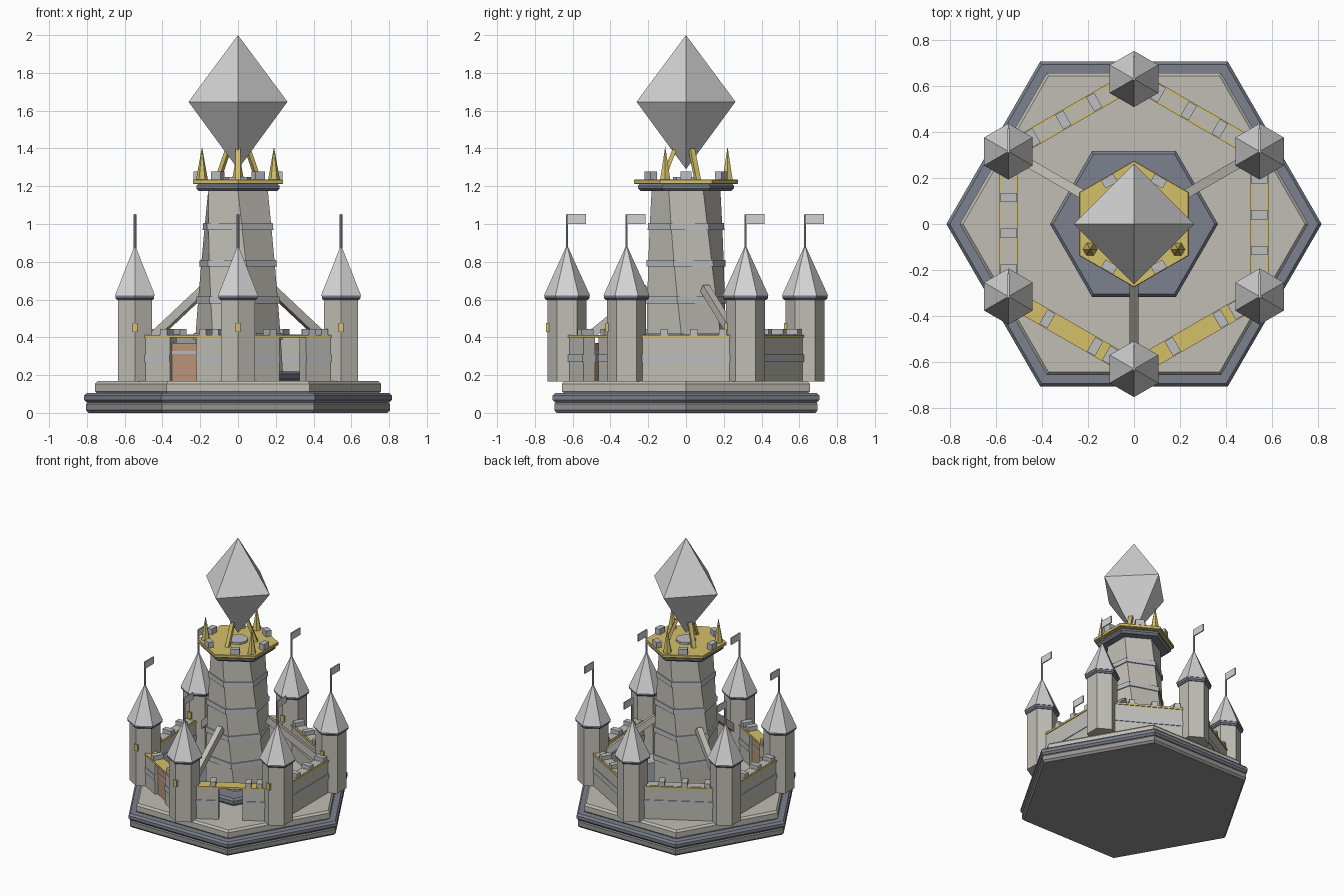
import bpy, bmesh, math
from mathutils import Matrix, Vector

if "Cube" in bpy.data.objects:
    bpy.data.objects.remove(bpy.data.objects["Cube"])


def mat(name, r, g, b):
    m = bpy.data.materials.new(name)
    lin = [((c / 255 + 0.055) / 1.055) ** 2.4 for c in (r, g, b)]
    m.diffuse_color = (*lin, 1)
    m.use_nodes = True
    m.node_tree.nodes["Principled BSDF"].inputs["Base Color"].default_value = m.diffuse_color
    return m


STONE = mat("warm stone", 192, 190, 181)
TRIM = mat("trim stone", 188, 190, 192)
SLATE = mat("blue slate", 124, 129, 141)
GOLD = mat("gold", 212, 192, 106)
PALE = mat("pale crystal", 212, 212, 212)
WOOD = mat("door wood", 190, 152, 124)
BASE = mat("base stone", 148, 147, 146)


def finish(name, bm, material):
    bmesh.ops.recalc_face_normals(bm, faces=bm.faces)
    me = bpy.data.meshes.new(name)
    bm.to_mesh(me)
    bm.free()
    me.materials.append(material)
    ob = bpy.data.objects.new(name, me)
    bpy.context.collection.objects.link(ob)
    return ob


def prism(bm, profile, sides=6, loc=(0, 0)):
    """Stack of polygon rings: (radius, z, angle in degrees); radius 0 is a tip."""
    rings = []
    for r, z, a in profile:
        n = 1 if r == 0 else sides
        rings.append([bm.verts.new((loc[0] + r * math.cos(math.radians(a) + i * math.tau / sides),
                                    loc[1] + r * math.sin(math.radians(a) + i * math.tau / sides), z))
                      for i in range(n)])
    for lo, hi in zip(rings, rings[1:]):
        for i in range(sides):
            j = (i + 1) % sides
            quad = [lo[i % len(lo)], lo[j % len(lo)], hi[j % len(hi)], hi[i % len(hi)]]
            bm.faces.new(list(dict.fromkeys(quad)))
    for ring in (rings[0], rings[-1]):
        if len(ring) > 2:
            bm.faces.new(ring)


def box(bm, size, loc, frame=Matrix()):
    m = frame @ Matrix.Translation(loc) @ Matrix.Diagonal((*size, 1))
    bmesh.ops.create_cube(bm, size=1, matrix=m)


def beam(bm, a, b, w, h):
    a, b = Vector(a), Vector(b)
    d = (b - a).normalized()
    side = d.cross(Vector((0, 0, 1))).normalized()
    up = side.cross(d)
    m = Matrix((d, side, up)).transposed().to_4x4()
    m.translation = (a + b) / 2
    box(bm, ((b - a).length, w, h), (0, 0, 0), m)


def polar(r, deg, z=0):
    return Vector((r * math.cos(math.radians(deg)), r * math.sin(math.radians(deg)), z))


def turn(deg):
    return Matrix.Rotation(math.radians(deg), 4, 'Z')


def slab(name, r, z0, z1, material, angle=0, c=0.014):
    bm = bmesh.new()
    prism(bm, [(r - c, z0, angle), (r, z0 + c, angle), (r, z1 - c, angle), (r - c, z1, angle)])
    return finish(name, bm, material)


# Stepped hexagonal base
slab("base_bottom", 0.805, 0.0, 0.06, BASE)
slab("base_middle", 0.815, 0.055, 0.105, SLATE)
slab("base_terrace", 0.757, 0.1, 0.168, STONE)
slab("keep_plinth", 0.365, 0.165, 0.22, SLATE)

# Twisting tapered keep with bands
Z0, Z1, N = 0.21, 1.18, 5


def keep_ring(z, extra=0):
    t = (z - Z0) / (Z1 - Z0)
    return (0.238 - 0.056 * t + extra, z, -30 * t)


bm = bmesh.new()
prism(bm, [keep_ring(Z0 + (Z1 - Z0) * i / N) for i in range(N + 1)])
finish("keep_body", bm, STONE)
bm = bmesh.new()
for i in range(1, N):
    z = Z0 + (Z1 - Z0) * i / N
    prism(bm, [keep_ring(z - 0.018, 0.01), keep_ring(z + 0.018, 0.01)])
finish("keep_bands", bm, TRIM)

# Crown of the keep
slab("crown_corbel", 0.255, 1.175, 1.215, SLATE, 30)
slab("crown_plate", 0.275, 1.212, 1.235, GOLD, 30, 0.003)
bm = bmesh.new()
prism(bm, [(0.07, 1.23, 0), (0.07, 1.25, 0)], 8)
finish("crown_pedestal", bm, TRIM)
bm = bmesh.new()
for k in range(6):
    box(bm, (0.04, 0.06, 0.045), (0.215, 0, 1.255), turn(60 * k))
finish("crown_merlons", bm, TRIM)
spikes, prongs, butts = bmesh.new(), bmesh.new(), bmesh.new()
for a in (90, 210, 330):
    p = polar(0.22, a)
    prism(spikes, [(0.032, 1.23, 0), (0, 1.41, 0)], 6, (p.x, p.y))
    b = a + 180
    beam(prongs, polar(0.125, b, 1.23), polar(0.06, b, 1.395), 0.028, 0.022)
    beam(butts, polar(0.20, b, 0.66), polar(0.55, b, 0.375), 0.04, 0.045)
finish("crown_spikes", spikes, GOLD)
finish("crystal_prongs", prongs, GOLD)
finish("flying_buttresses", butts, STONE)

# Floating crystal
bm = bmesh.new()
prism(bm, [(0, 1.29, 0), (0.262, 1.647, 0), (0, 2.0, 0)], 4)
finish("crystal", bm, PALE)

# Six corner towers with roofs, flags and slit windows
body, collar, roof, pole, flag, slit = [bmesh.new() for _ in range(6)]
for k in range(6):
    p = polar(0.63, 30 + 60 * k)
    at = (p.x, p.y)
    prism(body, [(0.104, 0.165, 30), (0.104, 0.61, 30)], 6, at)
    prism(collar, [(0.108, 0.597, 30), (0.118, 0.607, 30), (0.118, 0.625, 30)], 6, at)
    prism(roof, [(0.122, 0.622, 30), (0, 0.89, 30)], 6, at)
    prism(pole, [(0.007, 0.86, 0), (0.007, 1.05, 0)], 6, at)
    box(flag, (0.008, 0.1, 0.052), (p.x, p.y + 0.05, 1.026))
    box(slit, (0.026, 0.02, 0.048), (p.x, p.y - 0.1, 0.452))
finish("tower_bodies", body, STONE)
finish("tower_collars", collar, SLATE)
finish("tower_roofs", roof, PALE)
finish("flag_poles", pole, TRIM)
finish("flags", flag, PALE)
finish("tower_windows", slit, GOLD)

# Curtain walls; the two front walls have gateways
wall, band, cap, walk, merlon = [bmesh.new() for _ in range(5)]
for k in range(6):
    f = turn(60 * k)
    gate = k in (4, 5)
    parts = [(-0.175, 0.19), (0.175, 0.19)] if gate else [(0, 0.5)]
    for y, length in parts:
        box(wall, (0.07, length, 0.235), (0.545, y, 0.2825), f)
        box(band, (0.08, length, 0.04), (0.545, y, 0.29), f)
    box(cap, (0.08, 0.5, 0.014), (0.545, 0, 0.405), f)
    if not gate:
        box(walk, (0.06, 0.5, 0.01), (0.545, 0, 0.41), f)
    for y in ((-0.12, 0.12, 0.195) if gate else (-0.115, 0.04, 0.195)):
        box(merlon, (0.072, 0.04, 0.036), (0.545, y, 0.427), f)
finish("curtain_walls", wall, STONE)
finish("wall_bands", band, TRIM)
finish("wall_caps", cap, GOLD)
finish("wall_walks", walk, STONE)
finish("wall_merlons", merlon, TRIM)

# Wooden door in the front left gateway
bm = bmesh.new()
box(bm, (0.03, 0.162, 0.205), (0.545, 0, 0.2675), turn(240))
finish("gate_door", bm, WOOD)
bm = bmesh.new()
box(bm, (0.036, 0.162, 0.014), (0.545, 0, 0.32), turn(240))
finish("door_strap", bm, TRIM)
